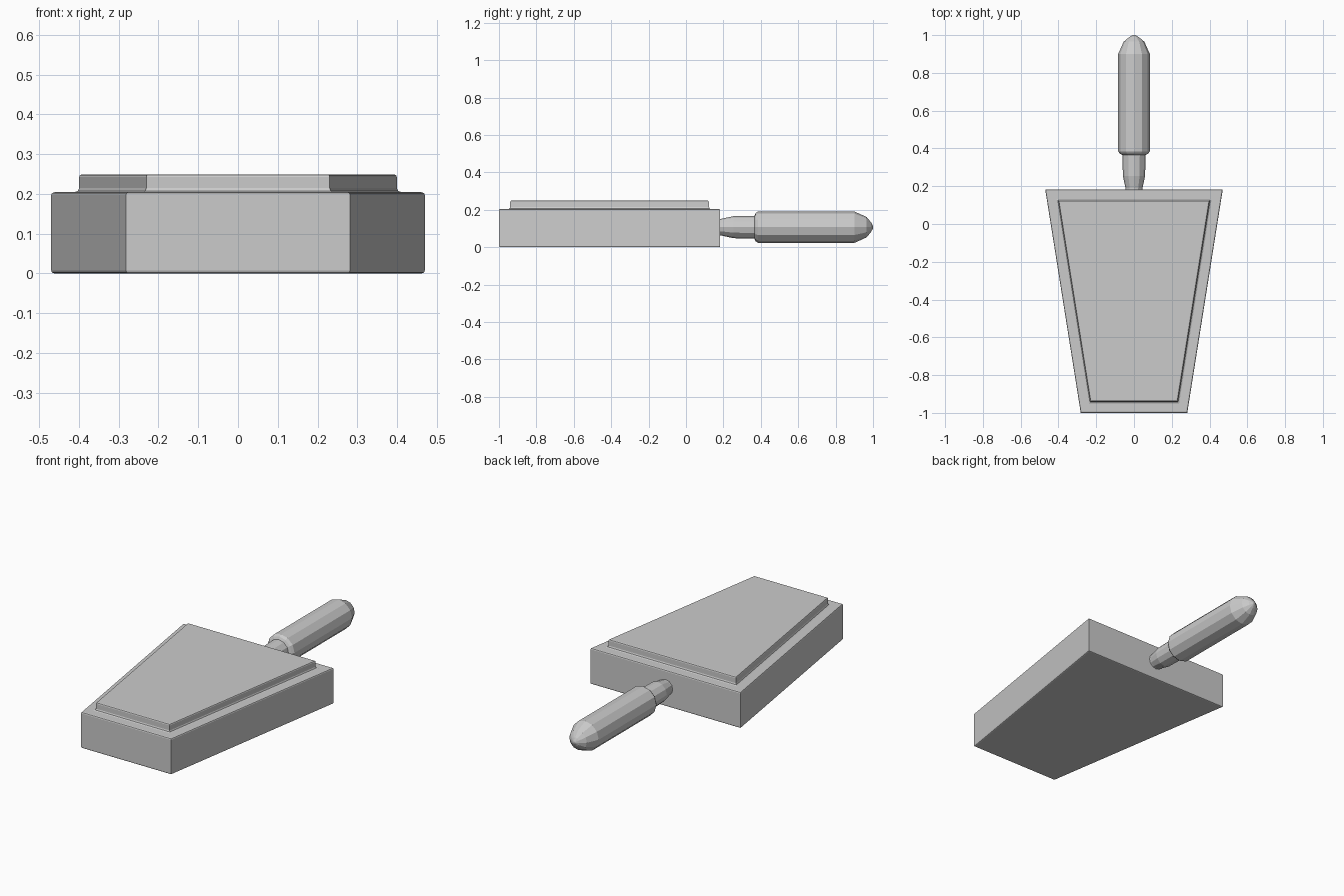
import bpy, bmesh, math

if "Cube" in bpy.data.objects:
    bpy.data.objects.remove(bpy.data.objects["Cube"])


def loft(name, rings, closed_ends=True):
    """Skin a list of equal-length point rings and cap both ends."""
    bm = bmesh.new()
    loops = [[bm.verts.new(p) for p in ring] for ring in rings]
    n = len(loops[0])
    for a, b in zip(loops, loops[1:]):
        for i in range(n):
            j = (i + 1) % n
            bm.faces.new((a[i], a[j], b[j], b[i]))
    bm.faces.new(loops[0])
    bm.faces.new(loops[-1])
    bmesh.ops.remove_doubles(bm, verts=bm.verts, dist=1e-5)
    bmesh.ops.recalc_face_normals(bm, faces=bm.faces)
    mesh = bpy.data.meshes.new(name)
    bm.to_mesh(mesh)
    bm.free()
    obj = bpy.data.objects.new(name, mesh)
    bpy.context.collection.objects.link(obj)
    return obj


# Tapered outline, inset evenly on all sides
FRONT, BACK, W_FRONT, W_BACK = -1.0, 0.183, 0.282, 0.47
SLOPE = (W_BACK - W_FRONT) / (BACK - FRONT)


def outline(inset, z):
    def half(y):
        return W_FRONT + SLOPE * (y - FRONT) - inset * math.hypot(1, SLOPE)
    y0, y1 = FRONT + inset, BACK - inset
    return [(-half(y0), y0, z), (half(y0), y0, z),
            (half(y1), y1, z), (-half(y1), y1, z)]


# Slab with a filleted raised panel on top
slab_profile = [(0.006, 0), (0.002, 0.002), (0, 0.007), (0, 0.197),
                (0.002, 0.202), (0.007, 0.204), (0.05, 0.204), (0.057, 0.207),
                (0.060, 0.214), (0.060, 0.242), (0.062, 0.247), (0.067, 0.249)]
loft("tapered_body", [outline(d, z) for d, z in slab_profile])

# Turned handle along y
SIDES, AXIS_Z = 12, 0.107
handle_profile = [(0.17, 0.045), (0.19, 0.045), (0.255, 0.059), (0.365, 0.061),
                  (0.372, 0.075), (0.385, 0.084), (0.90, 0.084),
                  (0.965, 0.055), (0.99, 0.025), (1.0, 0.006)]
handle = loft("handle", [
    [(r * math.cos(2 * math.pi * i / SIDES), y,
      AXIS_Z + r * math.sin(2 * math.pi * i / SIDES)) for i in range(SIDES)]
    for y, r in handle_profile])
